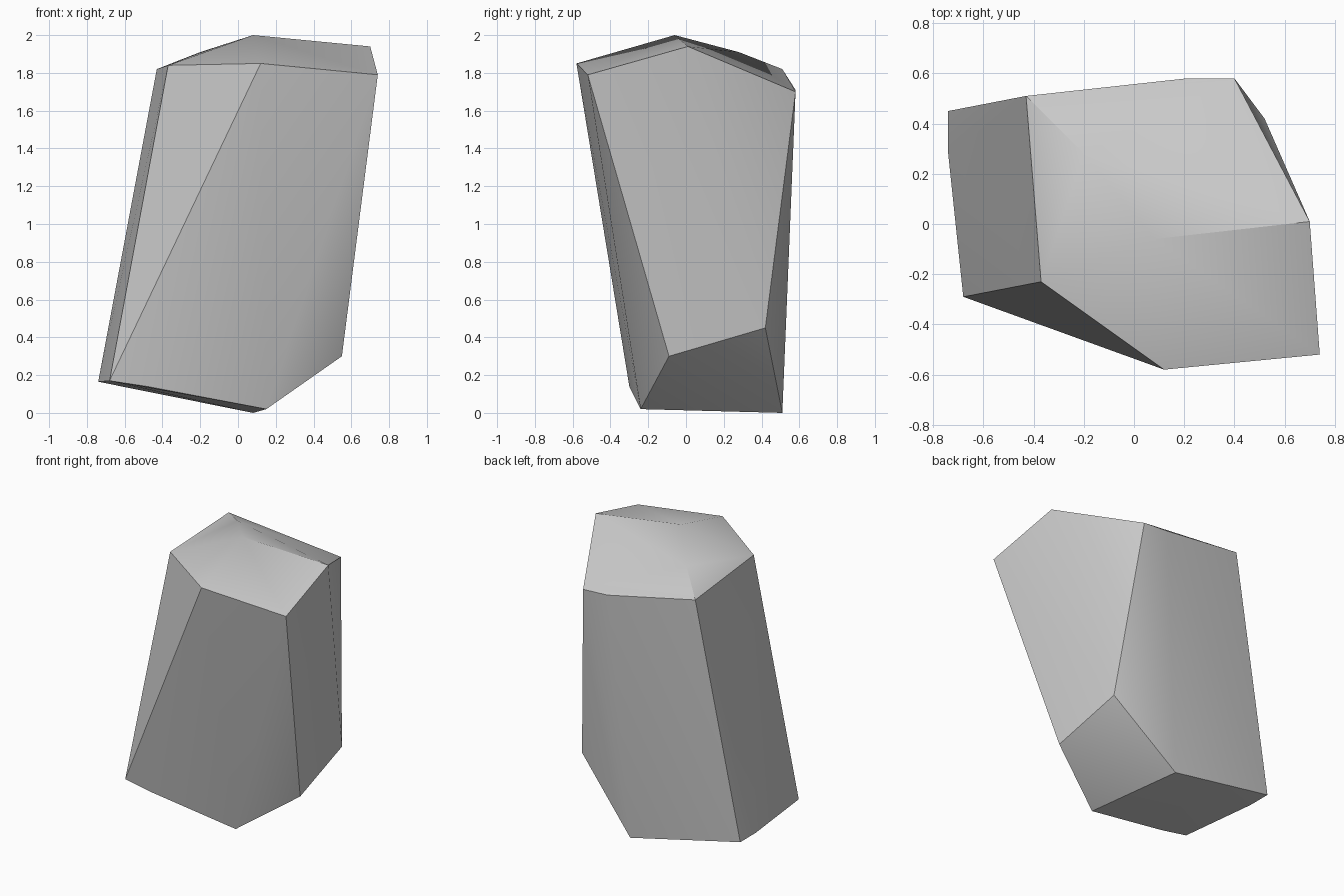
import bpy, bmesh, math

if "Cube" in bpy.data.objects:
    bpy.data.objects.remove(bpy.data.objects["Cube"])

# Corner points of the faceted stone
top = [(0.08, -0.06, 2.0), (0.70, 0.01, 1.94), (0.74, -0.52, 1.79),
       (0.12, -0.58, 1.85), (-0.37, -0.23, 1.84), (-0.43, 0.51, 1.82),
       (-0.20, 0.28, 1.91), (0.21, 0.58, 1.71), (0.40, 0.58, 1.70)]
bottom = [(0.52, 0.42, 0.45), (0.55, -0.09, 0.30), (0.15, -0.24, 0.02),
          (0.08, 0.51, 0.0), (-0.48, -0.30, 0.14), (-0.68, -0.29, 0.17),
          (-0.74, 0.28, 0.165), (-0.74, 0.45, 0.165)]

# Wrap the corners in one convex shell
bm = bmesh.new()
for p in top + bottom:
    bm.verts.new(p)
res = bmesh.ops.convex_hull(bm, input=bm.verts[:])
loose = [v for v in bm.verts if not v.link_faces]
bmesh.ops.delete(bm, geom=loose, context='VERTS')
bmesh.ops.recalc_face_normals(bm, faces=bm.faces[:])

mesh = bpy.data.meshes.new("stone")
bm.to_mesh(mesh)
bm.free()
stone = bpy.data.objects.new("stone", mesh)
bpy.context.collection.objects.link(stone)

# Soft shading over shallow creases, sharp at strong ones
bpy.context.view_layer.objects.active = stone
stone.select_set(True)
bpy.ops.object.shade_smooth_by_angle(angle=math.radians(30))
